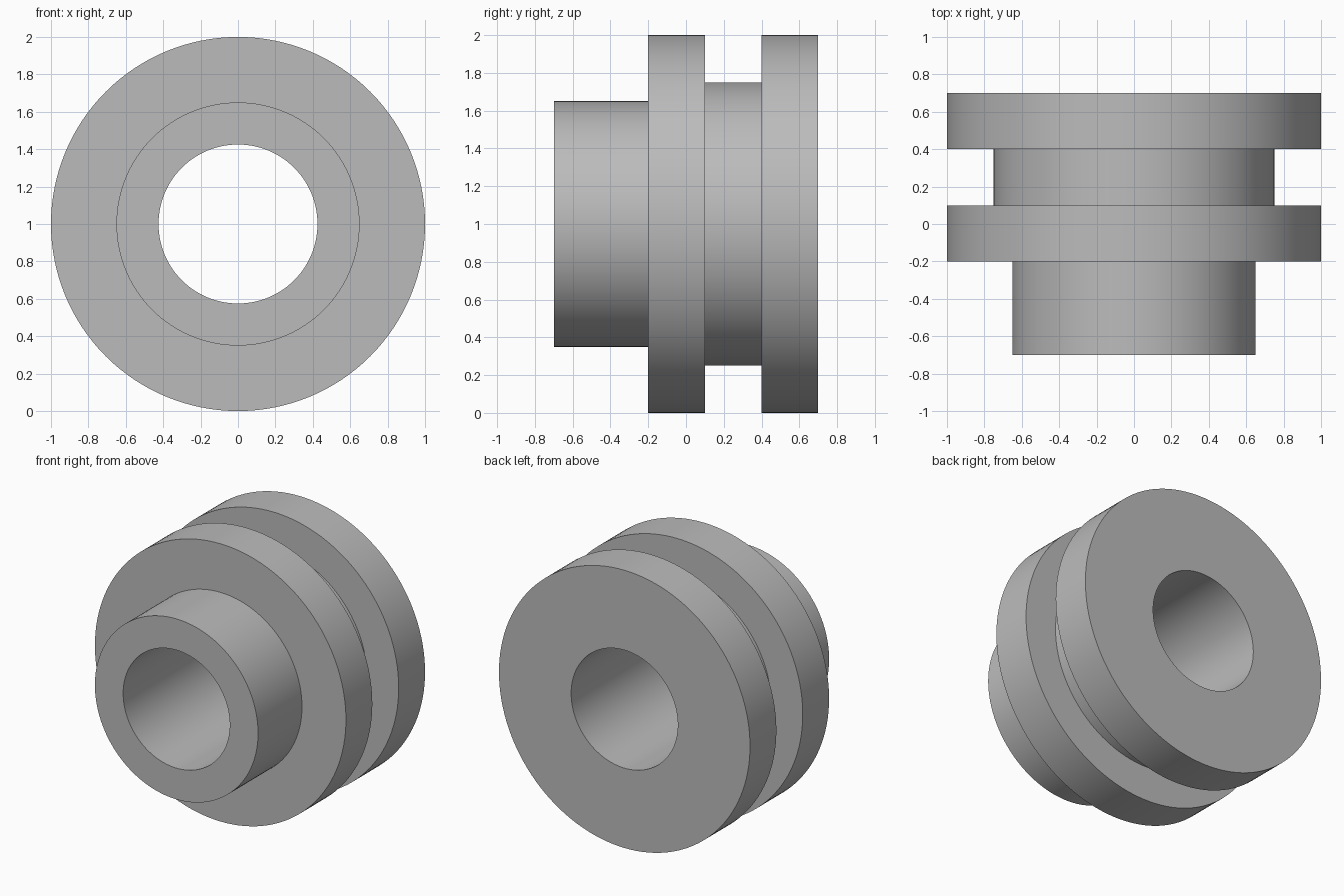
import bpy
import bmesh
from math import cos, sin, tau

SEGMENTS = 128
AXIS_HEIGHT = 1.0

cube = bpy.data.objects.get("Cube")
if cube:
    bpy.data.objects.remove(cube, do_unlink=True)

# Single plain grey
grey = bpy.data.materials.new("plain_grey")
grey.use_nodes = True
colour = (0.5, 0.5, 0.5, 1)
grey.diffuse_color = colour
grey.node_tree.nodes["Principled BSDF"].inputs["Base Color"].default_value = colour


def lathe_along_y(name, profile, material):
    """Turn a closed (radius, y) profile around the horizontal axis."""
    bm = bmesh.new()
    rings = []
    for radius, y in profile:
        angles = [tau * i / SEGMENTS for i in range(SEGMENTS)]
        rings.append([bm.verts.new((radius * cos(a), y, AXIS_HEIGHT + radius * sin(a)))
                      for a in angles])
    for ring, following in zip(rings, rings[1:] + rings[:1]):
        for i in range(SEGMENTS):
            j = (i + 1) % SEGMENTS
            bm.faces.new((ring[i], ring[j], following[j], following[i]))
    bmesh.ops.recalc_face_normals(bm, faces=bm.faces)
    mesh = bpy.data.meshes.new(name)
    bm.to_mesh(mesh)
    bm.free()
    mesh.materials.append(material)
    obj = bpy.data.objects.new(name, mesh)
    bpy.context.collection.objects.link(obj)
    return obj


# Radii of the bore, front hub, groove floor and two flanges
bore, hub, groove, flange = 0.425, 0.65, 0.75, 1.0
profile = [
    (bore, -0.7), (hub, -0.7), (hub, -0.2),
    (flange, -0.2), (flange, 0.1),
    (groove, 0.1), (groove, 0.4),
    (flange, 0.4), (flange, 0.7), (bore, 0.7),
]
bushing = lathe_along_y("grooved_bushing", profile, grey)

# Smooth round walls with crisp rims
bpy.ops.object.select_all(action="DESELECT")
bushing.select_set(True)
bpy.context.view_layer.objects.active = bushing
bpy.ops.object.shade_smooth_by_angle()
